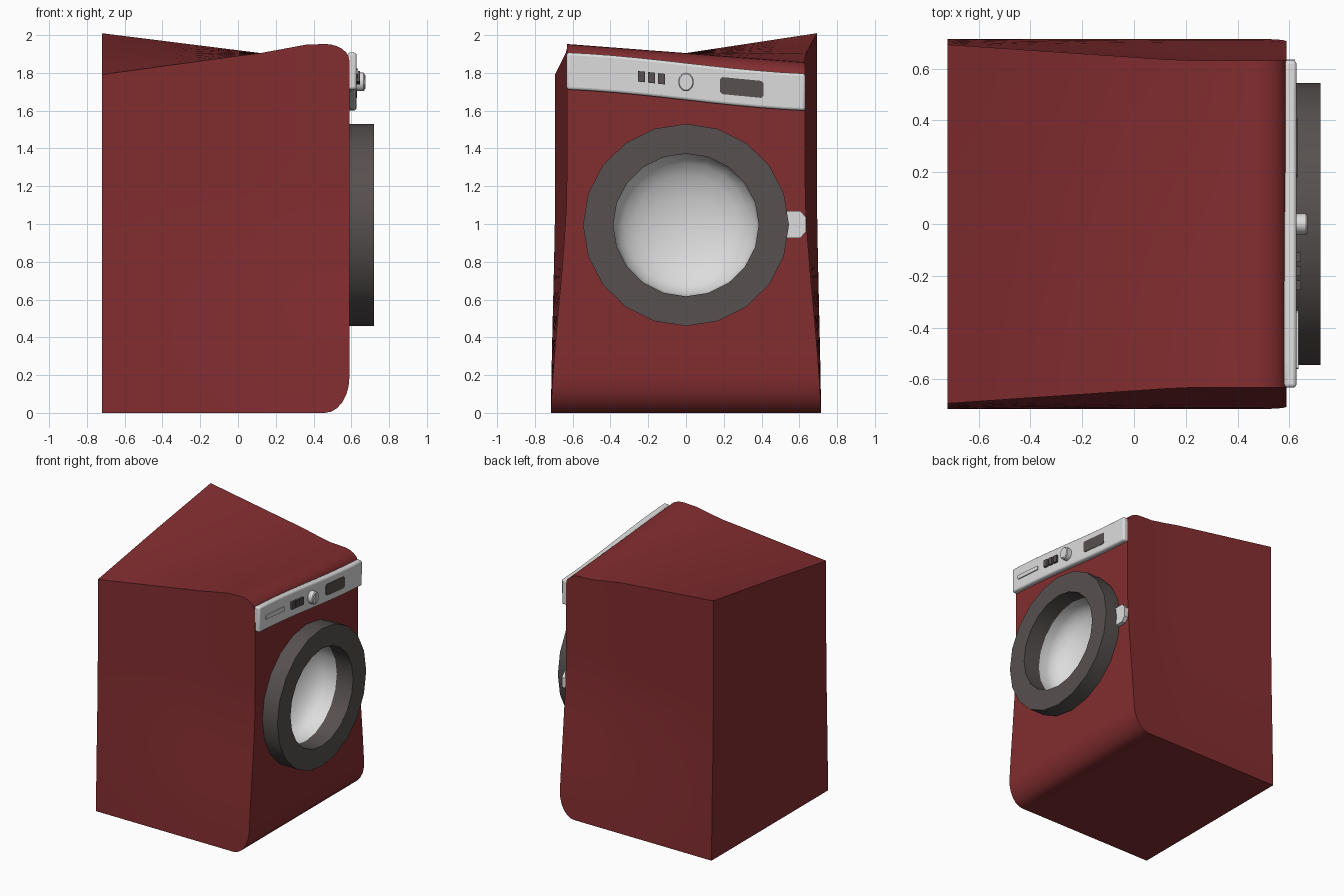
import bpy, bmesh, math

if "Cube" in bpy.data.objects:
    bpy.data.objects.remove(bpy.data.objects["Cube"])


def material(name, rgb):
    m = bpy.data.materials.new(name)
    m.diffuse_color = (*rgb, 1)
    m.use_nodes = True
    m.node_tree.nodes["Principled BSDF"].inputs["Base Color"].default_value = m.diffuse_color
    return m


RED = material("dark red enamel", (0.225, 0.026, 0.029))
DARK = material("charcoal plastic", (0.095, 0.082, 0.08))
LIGHT = material("light grey plastic", (0.72, 0.72, 0.72))


def finish(name, bm, mat, flip=False, angle=30):
    bmesh.ops.recalc_face_normals(bm, faces=bm.faces)
    if flip:
        bmesh.ops.reverse_faces(bm, faces=bm.faces)
    me = bpy.data.meshes.new(name)
    bm.to_mesh(me)
    bm.free()
    me.materials.append(mat)
    ob = bpy.data.objects.new(name, me)
    bpy.context.collection.objects.link(ob)
    smooth(ob, angle)
    return ob


def smooth(ob, angle=30):
    bpy.ops.object.select_all(action='DESELECT')
    ob.select_set(True)
    bpy.context.view_layer.objects.active = ob
    bpy.ops.object.shade_smooth_by_angle(angle=math.radians(angle))


def lattice_box(name, xs, ys, zs, f, mat):
    """Subdivided box whose points are moved by f(x, y, z)."""
    bm, verts, axes = bmesh.new(), {}, (xs, ys, zs)

    def vert(key):
        if key not in verts:
            verts[key] = bm.verts.new(f(*(axes[a][key[a]] for a in range(3))))
        return verts[key]

    for a in range(3):
        b, c = (a + 1) % 3, (a + 2) % 3
        for side in (0, len(axes[a]) - 1):
            for i in range(len(axes[b]) - 1):
                for j in range(len(axes[c]) - 1):
                    quad = []
                    for di, dj in ((0, 0), (1, 0), (1, 1), (0, 1)):
                        key = [0, 0, 0]
                        key[a], key[b], key[c] = side, i + di, j + dj
                        quad.append(vert(tuple(key)))
                    bm.faces.new(quad)
    return finish(name, bm, mat)


def lathe(name, profile, mat, centre=(0, 0), sides=20, sz=0.982, closed=False, flip=False):
    """Revolve (x, radius) points around an axis parallel to x."""
    bm, rings = bmesh.new(), []
    for x, r in profile:
        if r == 0:
            rings.append([bm.verts.new((x, *centre))] * sides)
        else:
            rings.append([bm.verts.new((x, centre[0] + r * math.sin(t), centre[1] + r * sz * math.cos(t)))
                          for t in (2 * math.pi * k / sides for k in range(sides))])
    pairs = list(zip(rings, rings[1:])) + ([(rings[-1], rings[0])] if closed else [])
    for p, q in pairs:
        for k in range(sides):
            n = (k + 1) % sides
            bm.faces.new(list(dict.fromkeys((p[k], p[n], q[n], q[k]))))
    return finish(name, bm, mat, flip)


def plate(name, outline, x0, x1, mat):
    """Extrude a (y, z) outline from x0 to x1."""
    bm = bmesh.new()
    back = [bm.verts.new((x0, y, z)) for y, z in outline]
    front = [bm.verts.new((x1, y, z)) for y, z in outline]
    bm.faces.new(back)
    bm.faces.new(front)
    for i in range(len(back)):
        j = (i + 1) % len(back)
        bm.faces.new((back[i], back[j], front[j], front[i]))
    return finish(name, bm, mat)


def steps(a, b, n):
    return [a + (b - a) * i / n for i in range(n + 1)]


# Body: box with rounded front edges, pinched sides and a twisted top
def body_shape(x, v, t):
    e = max(0.0, (x - 0.46) / 0.13)
    drop = 1 - math.sqrt(max(0.0, 1 - e * e))
    low, high = 0.19 * drop, 1.905 - 0.09 * drop
    z = low + (high - low) * t
    p = min(1.0, (x + 0.72) / 0.92)
    s = min(1.0, z / 1.15)
    s = 0.5 * s + 0.5 * s * s * (3 - 2 * s)
    y = v * (0.715 - (0.022 + 0.062 * p) * s)
    if x < 0.15:
        tilt = 0.105 * (0.12 - x) / 0.84
    else:
        tilt = -0.048 * min(1.0, (x - 0.12) / 0.26)
    back = max(0.0, -v) * max(0.0, -x) * -0.012
    return (x, y, z + (v * tilt + back) * t ** 3)


front_cols = [0.46 + 0.13 * math.sin(math.radians(a)) for a in range(0, 91, 15)]
body = lattice_box("body", steps(-0.72, 0.36, 9) + front_cols, steps(-1, 1, 8),
                   steps(0, 1, 14), body_shape, RED)

# Round opening behind the door
cutter = lathe("opening_cutter", [(0.2, 0), (0.2, 0.45), (0.8, 0.45), (0.8, 0)], RED, (0, 0.995))
cutter.hide_render = True
mod = body.modifiers.new("opening", 'BOOLEAN')
mod.object, mod.operation, mod.solver = cutter, 'DIFFERENCE', 'EXACT'
bpy.context.view_layer.objects.active = body
bpy.ops.object.modifier_apply(modifier="opening")
bpy.data.objects.remove(cutter)
smooth(body)

# Door ring, drum bowl and latch
lathe("door_ring", [(0.57, 0.545), (0.72, 0.545), (0.72, 0.385), (0.58, 0.385)], DARK,
      (0, 0.995), closed=True)
dome = [(0.51 - 0.19 * math.sin(math.radians(a)), 0.385 * math.cos(math.radians(a)))
        for a in range(15, 90, 15)]
lathe("drum_bowl", [(0.60, 0.386), (0.51, 0.386)] + dome + [(0.32, 0)], LIGHT, (0, 0.995), flip=True)
plate("door_latch", [(0.52, 0.925), (0.605, 0.925), (0.635, 0.96), (0.635, 1.035),
                     (0.605, 1.07), (0.52, 1.07)], 0.57, 0.622, LIGHT)


# Control panel follows the twist of the top
def panel_z(y):
    return 1.754 - 0.028 * math.sin(y / 0.63 * math.pi / 2) - 0.028 * y / 0.63


panel = lattice_box("control_panel", [0.58, 0.628], steps(-0.632, 0.632, 10), [-0.098, 0.098],
                    lambda x, y, z: (x, y, z + panel_z(y)), LIGHT)
bev = panel.modifiers.new("soft edges", 'BEVEL')
bev.width, bev.segments, bev.limit_method = 0.014, 3, 'ANGLE'


def panel_rect(name, y0, y1, h, x1, mat, c=0.0):
    """Rectangle on the panel, corners clipped by c."""
    pts = [(y0 + c, -h), (y1 - c, -h), (y1, -h + c), (y1, h - c),
           (y1 - c, h), (y0 + c, h), (y0, h - c), (y0, -h + c)]
    if c == 0:
        pts = [(y0, -h), (y1, -h), (y1, h), (y0, h)]
    plate(name, [(y, z + panel_z(y)) for y, z in pts], 0.61, x1, mat)


panel_rect("drawer_handle", -0.56, -0.335, 0.016, 0.635, LIGHT, 0.004)
for i in range(3):
    y = -0.255 + 0.054 * i
    panel_rect("button_%d" % (i + 1), y, y + 0.037, 0.028, 0.645, DARK)
panel_rect("display", 0.18, 0.41, 0.045, 0.631, DARK, 0.012)

# Program knob with grip ridge
lathe("knob", [(0.61, 0), (0.61, 0.041), (0.664, 0.041), (0.67, 0.036), (0.67, 0)], LIGHT,
      (0, 1.752), sz=1.2)
plate("knob_ridge", [(-0.004, 1.715), (0.004, 1.715), (0.004, 1.79), (-0.004, 1.79)],
      0.66, 0.674, LIGHT)
